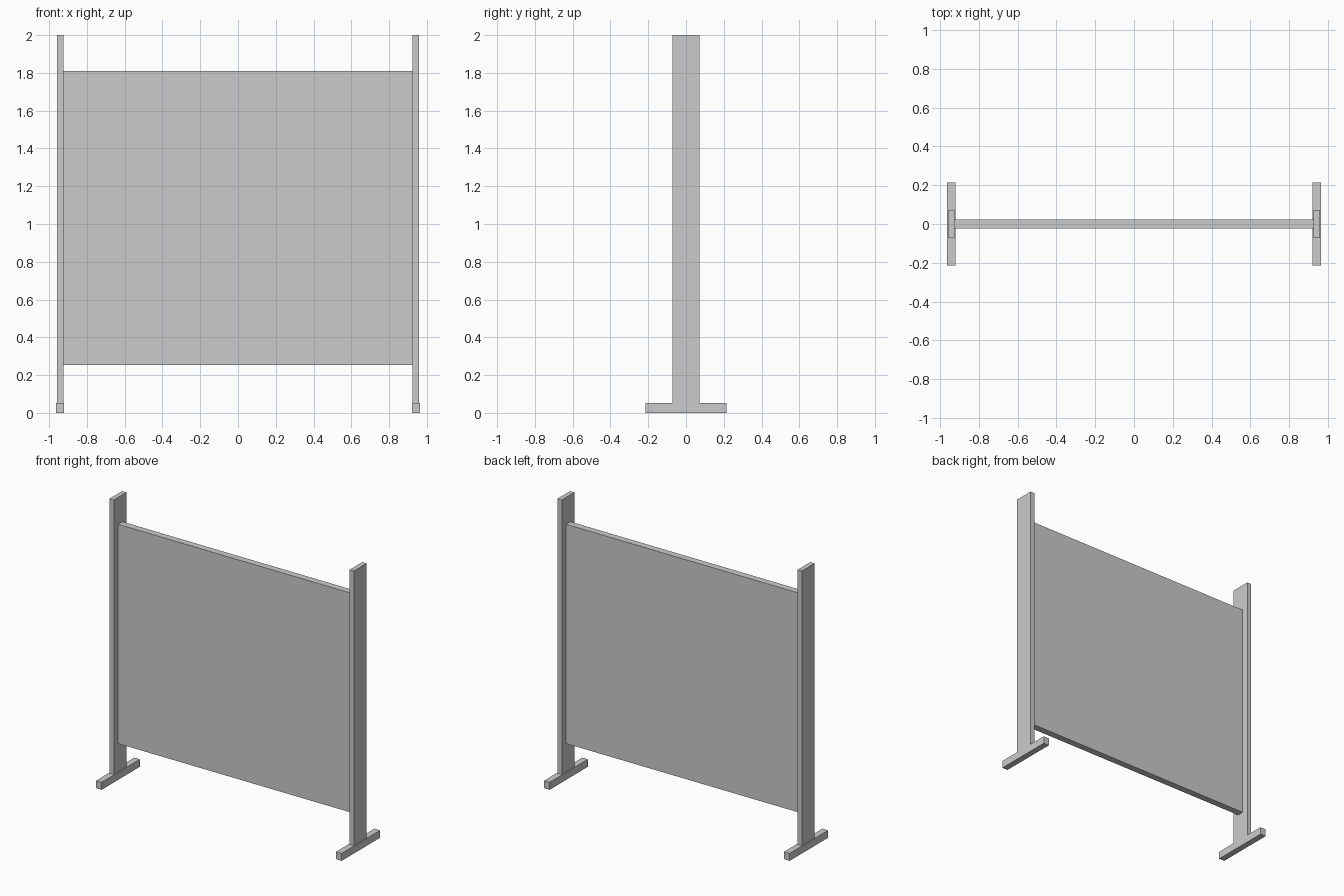
import bpy

if "Cube" in bpy.data.objects:
    bpy.data.objects.remove(bpy.data.objects["Cube"])


def box(name, x, y, z):
    """Box spanning the given (min, max) ranges."""
    bpy.ops.mesh.primitive_cube_add(size=1, location=[(a + b) / 2 for a, b in (x, y, z)])
    ob = bpy.context.object
    ob.name = name
    ob.scale = [b - a for a, b in (x, y, z)]
    bpy.ops.object.transform_apply(location=False, rotation=False, scale=True)
    return ob


FOOT_TOP = 0.053
POST_IN, POST_OUT = 0.925, 0.959

# Screen panel between the posts
box("panel", (-POST_IN, POST_IN), (-0.024, 0.024), (0.254, 1.81))

# Upright post and floor foot on each side
for side, s in (("left", -1), ("right", 1)):
    box(side + "_post", sorted((s * POST_IN, s * POST_OUT)), (-0.0715, 0.0715), (FOOT_TOP, 2.0))
    box(side + "_foot", sorted((s * 0.92, s * 0.964)), (-0.214, 0.214), (0.0, FOOT_TOP))
